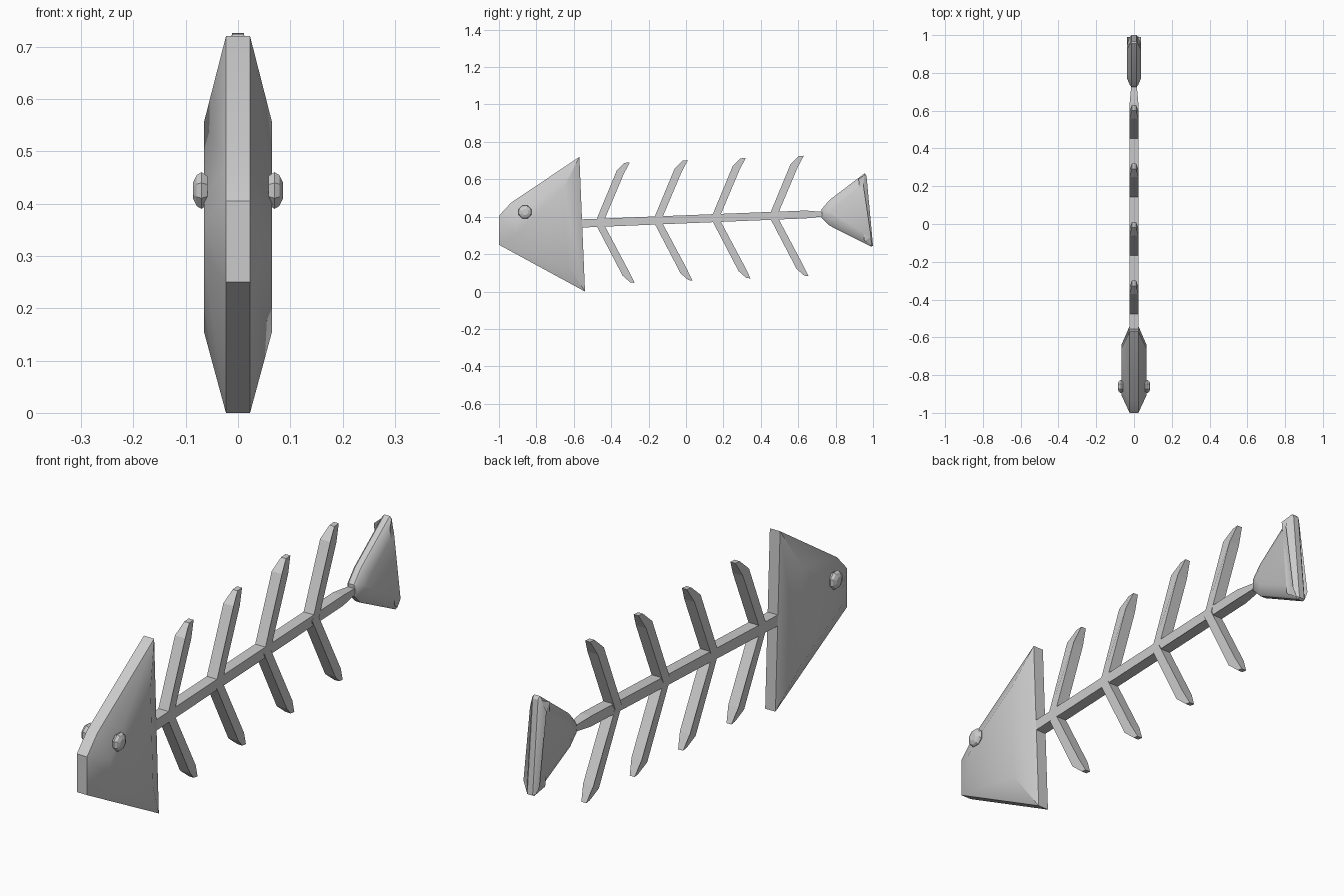
import bpy, bmesh
from math import radians, cos, sin, pi

if "Cube" in bpy.data.objects:
    bpy.data.objects.remove(bpy.data.objects["Cube"])


def finish(bm, name, smooth=None):
    bmesh.ops.recalc_face_normals(bm, faces=bm.faces)
    mesh = bpy.data.meshes.new(name)
    bm.to_mesh(mesh)
    bm.free()
    ob = bpy.data.objects.new(name, mesh)
    bpy.context.collection.objects.link(ob)
    if smooth:
        bpy.ops.object.select_all(action='DESELECT')
        bpy.context.view_layer.objects.active = ob
        ob.select_set(True)
        bpy.ops.object.shade_smooth_by_angle(angle=radians(smooth))
    return ob


def slab(name, profile, insets=(), smooth=None):
    """Side profile of (y, z, half width), then inset/raised on both cheeks."""
    bm = bmesh.new()
    left = [bm.verts.new((-w, y, z)) for y, z, w in profile]
    right = [bm.verts.new((w, y, z)) for y, z, w in profile]
    cheeks = [bm.faces.new(left), bm.faces.new(right[::-1])]
    n = len(profile)
    for i in range(n):
        j = (i + 1) % n
        bm.faces.new((left[i], right[i], right[j], left[j]))
    bmesh.ops.recalc_face_normals(bm, faces=bm.faces)
    for thickness, depth in insets:
        bmesh.ops.inset_individual(bm, faces=cheeks, thickness=thickness,
                                   depth=depth, use_even_offset=True)
    return finish(bm, name, smooth)


def with_width(points, w):
    return [(y, z, w) for y, z in points]


# Head: thin rim swelling to thick flat cheeks
slab("head", with_width([(-1.0, 0.25), (-1.0, 0.405), (-0.935, 0.475),
                         (-0.57, 0.72), (-0.54, 0.0)], 0.023),
     [(0.09, 0.042)], smooth=30)

# Eyes: faceted buttons on each cheek
for side, label in ((-1, "left"), (1, "right")):
    bm = bmesh.new()
    rings = []
    for x, r in ((0.058, 0.030), (0.070, 0.038), (0.079, 0.032), (0.086, 0.017)):
        rings.append([bm.verts.new((side * x,
                                    -0.86 + r * cos(pi * (k + 0.5) / 4),
                                    0.425 + r * sin(pi * (k + 0.5) / 4)))
                      for k in range(8)])
    for a, b in zip(rings, rings[1:]):
        for k in range(8):
            m = (k + 1) % 8
            bm.faces.new((a[k], a[m], b[m], b[k]))
    bm.faces.new(rings[0])
    bm.faces.new(rings[-1])
    finish(bm, "eye_" + label)

# Spine: square bar, pinched where it meets the tail
slab("spine", [(-0.58, 0.341, 0.023), (0.64, 0.391, 0.023), (0.74, 0.402, 0.014),
               (0.74, 0.425, 0.014), (0.64, 0.433, 0.023), (-0.58, 0.385, 0.023)])

# Ribs: four swept pairs with narrowed tips
upper = [(-0.487, 0.365, 0.023), (-0.371, 0.645, 0.023), (-0.328, 0.688, 0.011),
         (-0.300, 0.690, 0.011), (-0.332, 0.630, 0.023), (-0.444, 0.365, 0.023)]
lower = [(-0.485, 0.365, 0.023), (-0.339, 0.085, 0.023), (-0.298, 0.049, 0.011),
         (-0.275, 0.046, 0.011), (-0.304, 0.106, 0.023), (-0.442, 0.365, 0.023)]
for i in range(4):
    for label, shape in (("upper", upper), ("lower", lower)):
        slab(f"{label}_rib_{i + 1}",
             [(y + 0.31 * i, z + 0.012 * i, w) for y, z, w in shape])

# Tail fin: flared wedge with rounded rim
slab("tail_fin", with_width([(0.725, 0.395), (0.725, 0.440), (0.768, 0.490),
                             (0.955, 0.632), (0.965, 0.620), (1.0, 0.245),
                             (0.990, 0.240), (0.768, 0.352)], 0.012),
     [(0.008, 0.009), (0.036, 0.015)], smooth=30)
